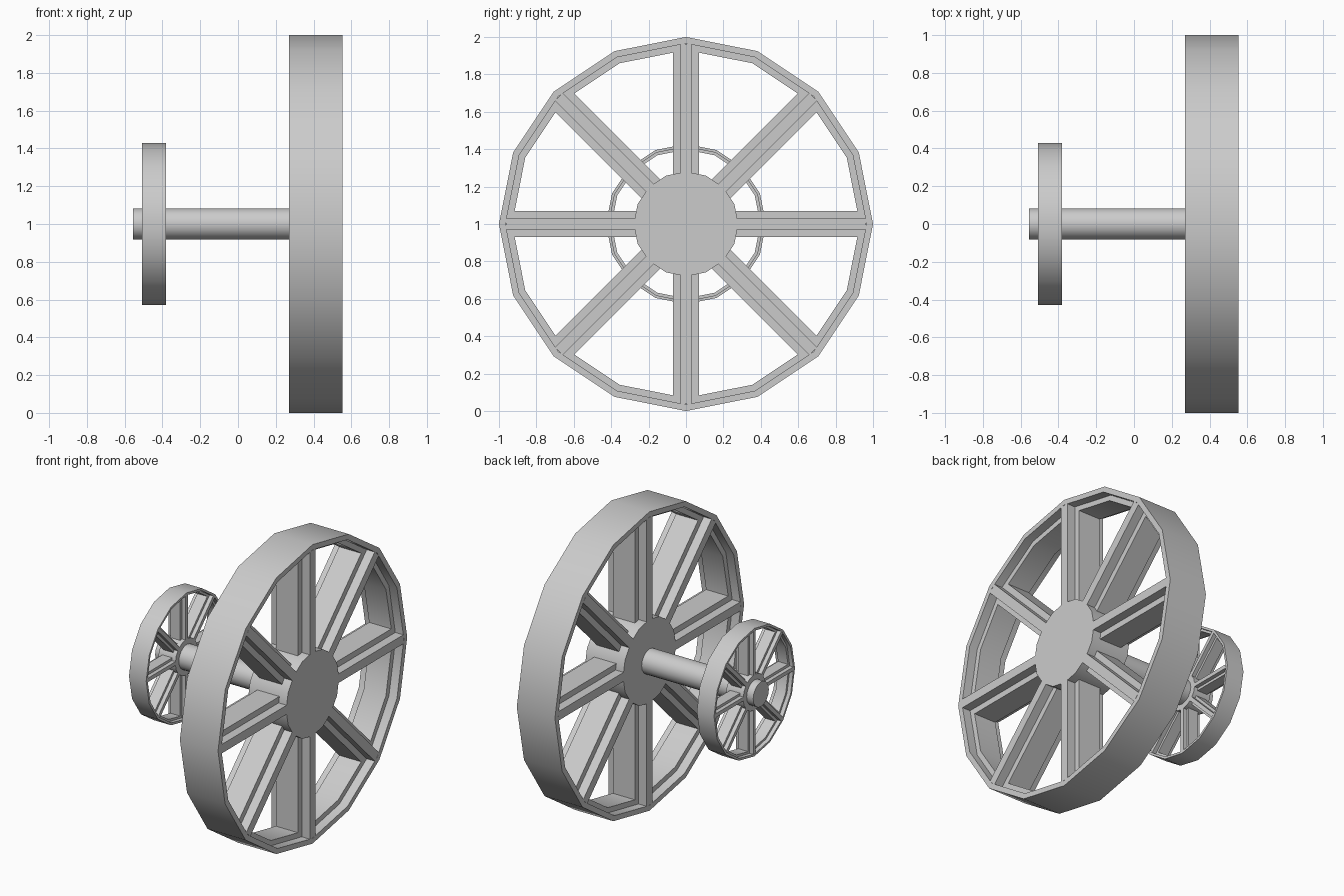
import bpy, bmesh, math
from mathutils import Matrix

if "Cube" in bpy.data.objects:
    bpy.data.objects.remove(bpy.data.objects["Cube"])

CZ = 1.0   # axle height


def finish(name, bm):
    bmesh.ops.recalc_face_normals(bm, faces=bm.faces)
    me = bpy.data.meshes.new(name)
    bm.to_mesh(me)
    bm.free()
    ob = bpy.data.objects.new(name, me)
    ob.location.z = CZ
    bpy.context.collection.objects.link(ob)
    bpy.context.view_layer.objects.active = ob
    ob.select_set(True)
    bpy.ops.object.shade_smooth_by_angle(angle=math.radians(30))
    ob.select_set(False)
    return ob


def ring(name, profile, n=16):
    """Closed (x, r) profile revolved about the x axis."""
    bm = bmesh.new()
    rows = []
    for i in range(n):
        a = 2 * math.pi * i / n
        rows.append([bm.verts.new((x, r * math.cos(a), r * math.sin(a))) for x, r in profile])
    m = len(profile)
    for i in range(n):
        p, q = rows[i], rows[(i + 1) % n]
        for j in range(m):
            k = (j + 1) % m
            bm.faces.new((p[j], p[k], q[k], q[j]))
    return finish(name, bm)


def cylinder(name, x0, x1, r, n=16):
    bm = bmesh.new()
    bmesh.ops.create_cone(bm, cap_ends=True, segments=n, radius1=r, radius2=r, depth=x1 - x0)
    # turn onto the x axis with a vertex pointing straight up
    bm.transform(Matrix.Translation(((x0 + x1) / 2, 0, 0)) @ Matrix.Rotation(math.pi / 2, 4, 'Y'))
    return finish(name, bm)


def spokes(name, xc, half, s):
    """Eight spokes with a cross-shaped section: (x, y) outline extruded along z."""
    w, f, h = 0.03 * s, 0.07 * s, half * 0.58
    quarter = [(half, w), (h, w), (h, f)]
    outline = quarter + [(-x, y) for x, y in reversed(quarter)]
    outline += [(-x, -y) for x, y in outline]
    bm = bmesh.new()
    for i in range(8):
        rot = Matrix.Rotation(i * math.pi / 4, 4, 'X')
        base = [bm.verts.new((xc + x, y, 0.262 * s)) for x, y in outline]
        face = bm.faces.new(base)
        ext = bmesh.ops.extrude_face_region(bm, geom=[face], use_keep_orig=True)
        top = [g for g in ext['geom'] if isinstance(g, bmesh.types.BMVert)]
        bmesh.ops.translate(bm, verts=top, vec=(0, 0, (0.962 - 0.262) * s))
        bmesh.ops.transform(bm, matrix=rot, verts=base + top)
    return finish(name, bm)


def wheel(prefix, x0, x1, s):
    xc, half = (x0 + x1) / 2, (x1 - x0) / 2
    h = half * 0.58
    # rim: outer band with a thicker raised rib inside
    ring(prefix + "_rim", [(x0, s), (x1, s), (x1, .965 * s), (xc + h, .965 * s),
                           (xc + h, .93 * s), (xc - h, .93 * s), (xc - h, .965 * s), (x0, .965 * s)])
    spokes(prefix + "_spokes", xc, half, s)
    cylinder(prefix + "_hub", x0, x1, 0.28 * s)


wheel("large_wheel", 0.27, 0.552, 1.0)
wheel("small_wheel", -0.507, -0.38, 0.428)
cylinder("axle", -0.555, 0.30, 0.083)
